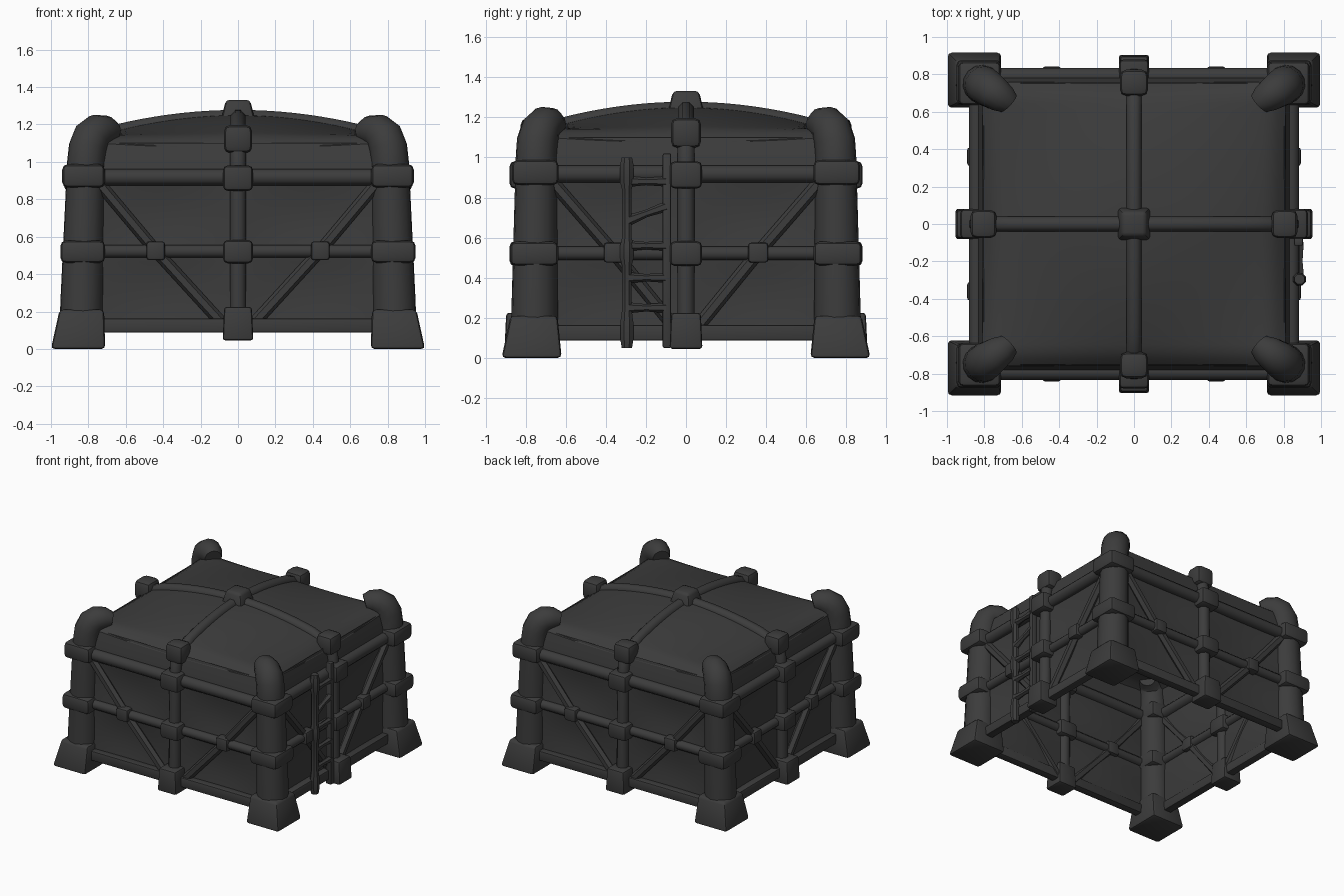
import bpy, bmesh, math
from mathutils import Vector

if "Cube" in bpy.data.objects:
    bpy.data.objects.remove(bpy.data.objects["Cube"])

mat = bpy.data.materials.new("dark_grey")
mat.diffuse_color = (0.045, 0.045, 0.045, 1)
mat.use_nodes = True
mat.node_tree.nodes["Principled BSDF"].inputs["Base Color"].default_value = mat.diffuse_color


def finish(name, bm, angle=40, closed=True):
    if closed:
        bmesh.ops.recalc_face_normals(bm, faces=bm.faces[:])
    me = bpy.data.meshes.new(name)
    bm.to_mesh(me)
    bm.free()
    me.materials.append(mat)
    ob = bpy.data.objects.new(name, me)
    bpy.context.collection.objects.link(ob)
    bpy.ops.object.select_all(action='DESELECT')
    ob.select_set(True)
    bpy.context.view_layer.objects.active = ob
    bpy.ops.object.shade_smooth_by_angle(angle=math.radians(angle))
    return ob


def block(name, c, h, bevel=0.02, top=(1, 1), shift=(0, 0)):
    """Bevelled box: centre, half sizes, scale and shift of its top."""
    bm = bmesh.new()
    bmesh.ops.create_cube(bm, size=2)
    for v in bm.verts:
        up = v.co.z > 0
        x, y = v.co.x * h[0], v.co.y * h[1]
        if up:
            x, y = x * top[0] + shift[0], y * top[1] + shift[1]
        v.co = Vector((c[0] + x, c[1] + y, c[2] + v.co.z * h[2]))
    bmesh.ops.bevel(bm, geom=bm.edges[:], offset=bevel, segments=2,
                    profile=0.5, affect='EDGES')
    return finish(name, bm)


def tube(name, path, radii, side=None, n=8, angle=50):
    """Sweep an n-sided section along a path lying in one plane."""
    pts = [Vector(p) for p in path]
    if not isinstance(radii, (list, tuple)):
        radii = [radii] * len(pts)
    if side is None:
        d = pts[-1] - pts[0]
        side = Vector((-d.y, d.x, 0))
        if side.length < 1e-4:
            side = Vector((1, 0, 0))
    side = Vector(side).normalized()
    bm = bmesh.new()
    rings = []
    for i, p in enumerate(pts):
        t = (pts[min(i + 1, len(pts) - 1)] - pts[max(i - 1, 0)]).normalized()
        up = t.cross(side).normalized()
        r = radii[i] / math.cos(math.pi / n)
        rings.append([bm.verts.new(p + r * (math.cos(a) * side + math.sin(a) * up))
                      for a in [(k + 0.5) * 2 * math.pi / n for k in range(n)]])
    for a, b in zip(rings, rings[1:]):
        for k in range(n):
            bm.faces.new((a[k], a[(k + 1) % n], b[(k + 1) % n], b[k]))
    bm.faces.new(rings[0])
    bm.faces.new(rings[-1])
    return finish(name, bm, angle)


def sheet(name, nu, nv, fn, flip=False):
    """Open cloth surface from fn(u, v) with u and v from 0 to 1."""
    bm = bmesh.new()
    g = [[bm.verts.new(fn(i / nu, j / nv)) for j in range(nv + 1)] for i in range(nu + 1)]
    for i in range(nu):
        for j in range(nv):
            f = [g[i][j], g[i + 1][j], g[i + 1][j + 1], g[i][j + 1]]
            bm.faces.new(f[::-1] if flip else f)
    return finish(name, bm, 60, False)


# Corner posts: foot, leg bent inward at the top, two bands
for sx in (-1, 1):
    for sy in (-1, 1):
        tag = ("left" if sx < 0 else "right") + ("_front" if sy < 0 else "_back")
        tube("corner_post_" + tag,
             [(sx * x, sy * y, z) for x, y, z in
              [(.837, .757, .1), (.835, .755, .25), (.812, .747, 1.0), (.803, .742, 1.08),
               (.783, .726, 1.135), (.75, .702, 1.162), (.705, .67, 1.165), (.67, .645, 1.155)]],
             [.115, .113, .1, .1, .098, .092, .08, .06], (-sy * .7, sx * .75, 0), 14)
        block("corner_foot_" + tag, (sx * .855, sy * .77, .105), (.145, .15, .105), .02,
              (.82, .78), (-sx * .02, -sy * .012))
        block("upper_band_" + tag, (sx * .826, sy * .752, .925), (.114, .117, .063), .03)
        block("middle_band_" + tag, (sx * .83, sy * .757, .52), (.12, .121, .06), .03)

# Four sides: cloth, rails, mid post with roof rib, braces
for name, axis, s, D, L in (("front", 0, -1, .79, .81), ("back", 0, 1, .79, .81),
                            ("left", 1, -1, .84, .745), ("right", 1, 1, .84, .745)):
    def P(a, out, z):
        return (a, s * out, z) if axis == 0 else (s * out, a, z)

    def H(a, o, z):
        return (a, o, z) if axis == 0 else (o, a, z)

    def wall(u, v):
        a, z = (2 * u - 1) * L, .1 + v * 1.0
        row = .42 if z < .52 else .4
        sag = abs(math.sin(math.pi * a / L) * math.sin(math.pi * (z - .52) / row))
        o = D - .003 - (.022 * sag if z < .92 else 0)
        o -= .035 * (max(0, z - .92) / .18) ** 1.3
        return P(a, o, z)
    sheet("wall_cloth_" + name, 32, 30, wall, (axis == 0) == (s > 0))

    # Rails
    tube("upper_rail_" + name, [P(-L, D, .918), P(L, D, .918)], .043)
    tube("middle_rail_" + name, [P(-L, D, .522), P(L, D, .522)], .034)
    block("bottom_rail_" + name, P(0, D + .01, .125), H(L, .032, .038), .008)

    # Mid post running into the curved roof rib
    path = [P(0, D + .01, .08), P(0, D, .95), P(0, D - .01, 1.04), P(0, D - .04, 1.1)]
    rad = [.042] * 4
    for k in range(1, 11):
        u = .86 * (1 - k / 10)
        path.append(P(0, u * D, 1.108 + .13 * (1 - u * u)))
        rad.append(.04)
    tube("mid_post_and_rib_" + name, path, rad, H(1, 0, 0))
    block("mid_foot_" + name, P(0, D + .035, .135), H(.082, .08, .09), .015,
          (.9, .9))
    block("mid_joint_" + name, P(0, D + .015, .52), H(.08, .075, .062), .025)
    block("upper_joint_" + name, P(0, D + .015, .913), H(.08, .075, .068), .025)
    block("rim_joint_" + name, P(0, D - .035, 1.122), H(.076, .07, .075), .035)

    # Diagonal braces with a joint on the middle rail
    top, mid, low = (.73, .44, .07) if axis == 0 else (.66, .36, .03)
    for m in (-1, 1):
        tag = name + ("_a" if m < 0 else "_b")
        tube("brace_" + tag, [P(m * top, D, .87), P(m * mid, D, .525), P(m * low, D, .12)],
             .028, H(0, 1, 0), 6)
        block("brace_joint_" + tag, P(m * mid, D + .005, .525), H(.05, .047, .05), .015)


# Domed roof cloth, sagging between the ribs and rounded over at the rim
def roof(u, v):
    u, v = 2 * u - 1, 2 * v - 1
    z = 1.12 + .13 * (1 - u * u) * (1 - v * v) + .03 * (u * v) ** 2
    z -= .012 * abs(math.sin(math.pi * u) * math.sin(math.pi * v))
    m = max(abs(u), abs(v))
    z -= .045 * (max(0, m - .87) / .13) ** 2
    return (u * .81, v * .76, z)


sheet("roof_cloth", 40, 40, roof)
block("roof_cap", (0, 0, 1.27), (.095, .095, .062), .02, (.68, .68))

# Ladder on the right side
tube("ladder_rail_front", [(.885, -.295, z) for z in (.05, .09, .18, .24, .46, .5, .56, .6, .84, .88, .96, 1.0)],
     [.026, .032, .032, .024, .024, .034, .034, .024, .024, .034, .034, .026], None, 8, 35)
block("ladder_rail_back", (.88, -.095, .535), (.024, .021, .485), .008)
for i, z in enumerate((.25, .4, .56, .72, .88)):
    tilt = .035 if i == 3 else 0
    tube("ladder_rung_%d" % (i + 1), [(.885, -.29, z - tilt), (.885, -.2, z), (.885, -.1, z + tilt)],
         [.024, .016, .022], (1, 0, 0), 6)
